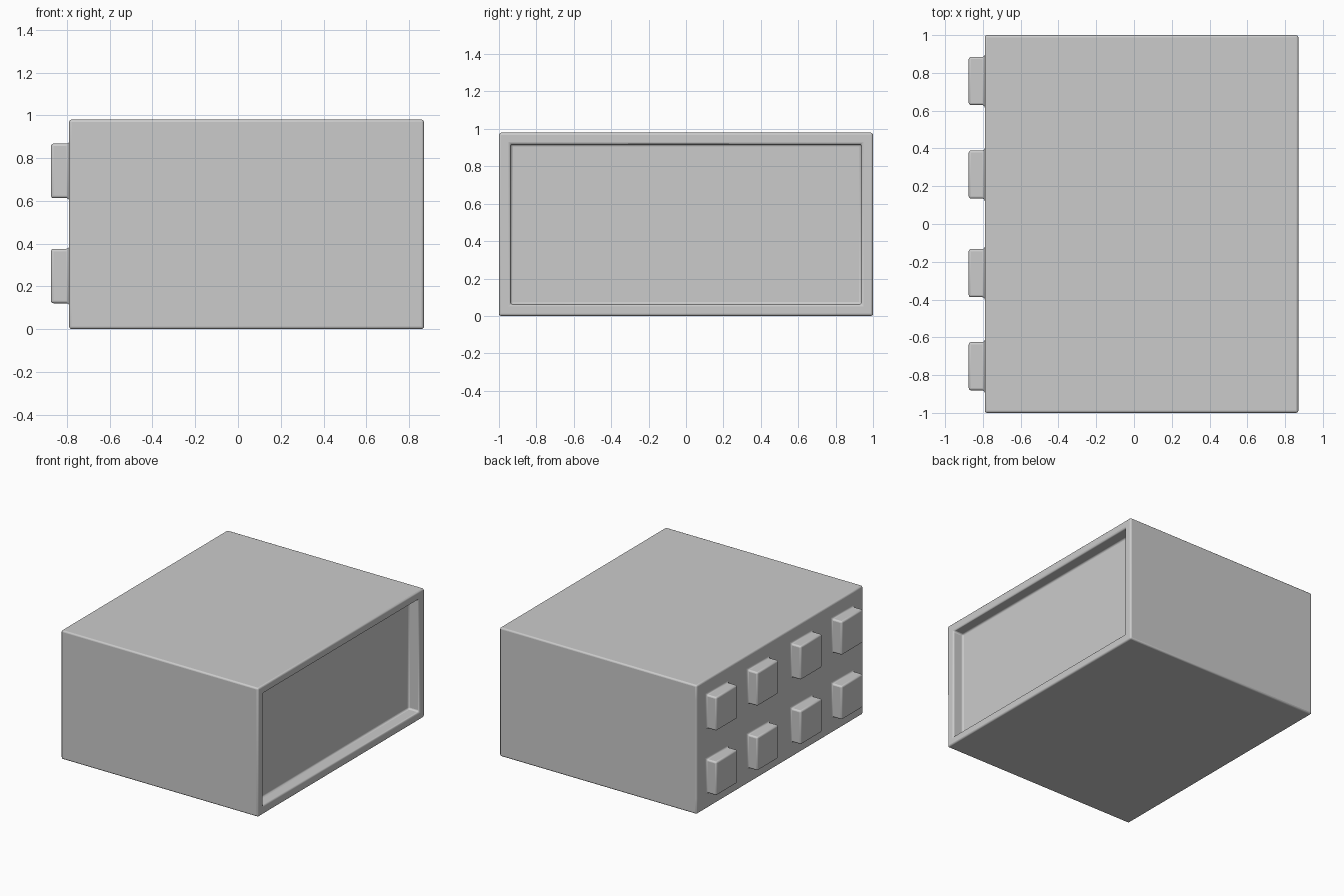
import bpy, bmesh
from mathutils import Vector

if "Cube" in bpy.data.objects:
    bpy.data.objects.remove(bpy.data.objects["Cube"])

X0, X1, H = -0.79, 0.87, 0.98
STUD, STUD_H = 0.255, 0.085
STUD_Y = (-0.753, -0.26, 0.262, 0.757)
STUD_Z = (0.248, 0.74)

grey = bpy.data.materials.new("light grey")
grey.diffuse_color = (0.6, 0.6, 0.6, 1)
grey.use_nodes = True
grey.node_tree.nodes["Principled BSDF"].inputs["Base Color"].default_value = grey.diffuse_color

# Block body
bm = bmesh.new()
bmesh.ops.create_cube(bm, size=1)
for v in bm.verts:
    v.co = Vector((X0 if v.co.x < 0 else X1, v.co.y * 2, (v.co.z + 0.5) * H))


def cut(axis, value):
    """Slice the left face along one axis."""
    left = [f for f in bm.faces if f.normal.x < -0.9]
    edges = {e for f in left for e in f.edges}
    verts = {v for f in left for v in f.verts}
    co, no = Vector(), Vector()
    co[axis], no[axis] = value, 1
    bmesh.ops.bisect_plane(bm, geom=left + list(edges) + list(verts),
                           plane_co=co, plane_no=no)
    bm.normal_update()


bm.normal_update()

# Shallow rectangular recess on the right face
right = [f for f in bm.faces if f.normal.x > 0.9]
bmesh.ops.inset_region(bm, faces=right, thickness=0.088)
for v in {v for f in right for v in f.verts}:
    v.co.x = X1
panel = bmesh.ops.extrude_face_region(bm, geom=right)["geom"]
bmesh.ops.delete(bm, geom=right, context="FACES_ONLY")
for v in panel:
    if isinstance(v, bmesh.types.BMVert):
        v.co.x -= 0.09
bm.normal_update()

# Two rows of four square studs raised from the left face
for axis, centres in ((1, STUD_Y), (2, STUD_Z)):
    for c in centres:
        cut(axis, c - STUD / 2)
        cut(axis, c + STUD / 2)
studs = []
for f in bm.faces:
    c = f.calc_center_median()
    if (f.normal.x < -0.9 and any(abs(c.y - y) < 0.02 for y in STUD_Y)
            and any(abs(c.z - z) < 0.02 for z in STUD_Z)):
        studs.append(f)
for f in bmesh.ops.extrude_discrete_faces(bm, faces=studs)["faces"]:
    for v in f.verts:
        v.co.x -= STUD_H
bmesh.ops.remove_doubles(bm, verts=bm.verts, dist=1e-5)
bmesh.ops.recalc_face_normals(bm, faces=bm.faces)

mesh = bpy.data.meshes.new("studded_block")
bm.to_mesh(mesh)
bm.free()
mesh.materials.append(grey)
block = bpy.data.objects.new("studded_block", mesh)
bpy.context.collection.objects.link(block)

# Small rounded edges and fillets
bevel = block.modifiers.new("rounded edges", "BEVEL")
bevel.width = 0.012
bevel.segments = 3
bevel.limit_method = "ANGLE"
bevel.use_clamp_overlap = False

bpy.context.view_layer.objects.active = block
block.select_set(True)
bpy.ops.object.shade_smooth_by_angle(angle=0.7)
